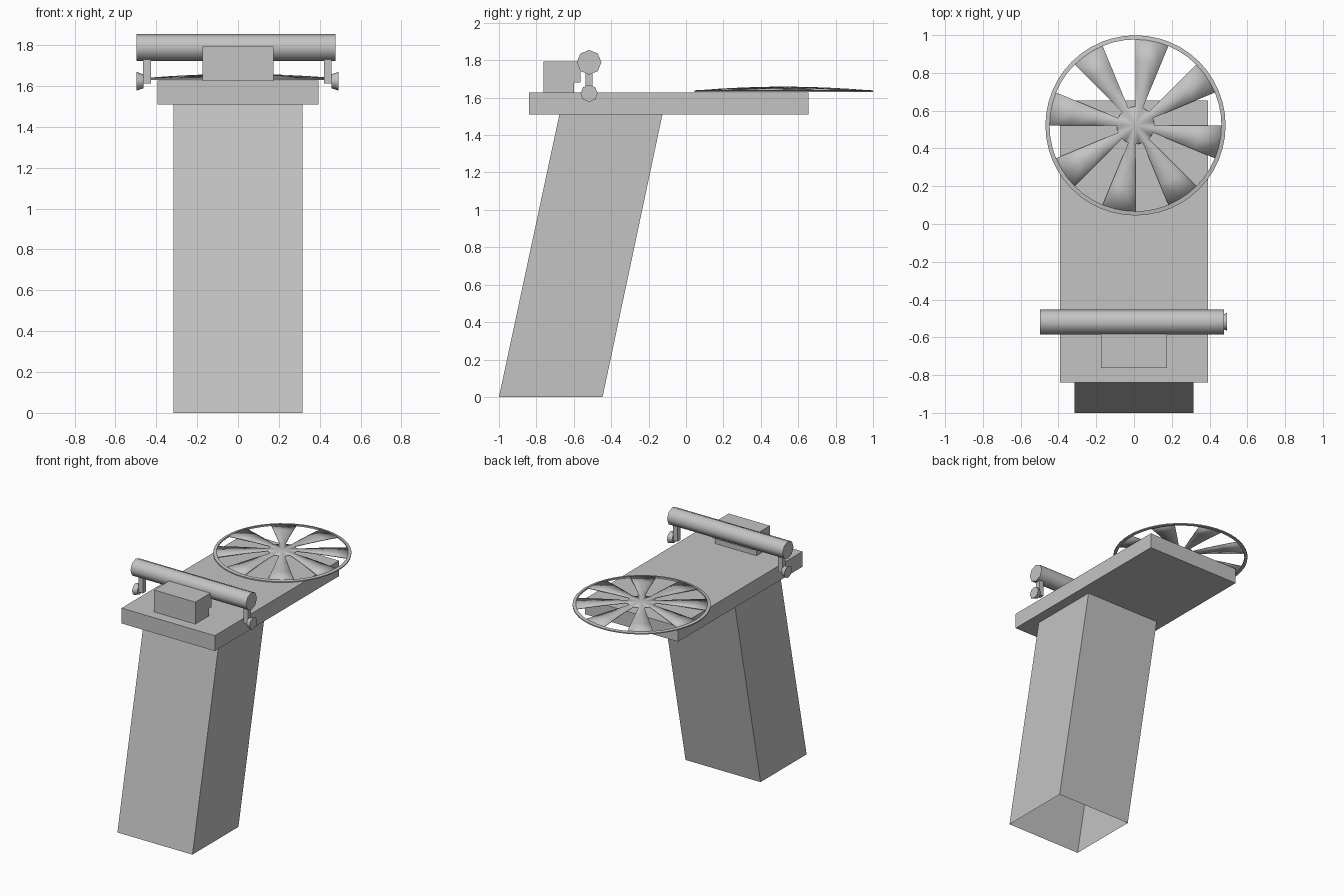
import bpy, bmesh, math
from mathutils import Matrix, Vector

cube = bpy.data.objects.get("Cube")
if cube:
    bpy.data.objects.remove(cube, do_unlink=True)

grey = bpy.data.materials.new("plain grey")
grey.use_nodes = True
COLOR = (0.55, 0.55, 0.55, 1)
grey.diffuse_color = COLOR
grey.node_tree.nodes["Principled BSDF"].inputs["Base Color"].default_value = COLOR


def finish(name, bm, smooth=False, fix_normals=True):
    if fix_normals:
        bmesh.ops.recalc_face_normals(bm, faces=bm.faces)
    mesh = bpy.data.meshes.new(name)
    bm.to_mesh(mesh)
    bm.free()
    mesh.materials.append(grey)
    obj = bpy.data.objects.new(name, mesh)
    bpy.context.collection.objects.link(obj)
    if smooth:
        bpy.ops.object.select_all(action='DESELECT')
        obj.select_set(True)
        bpy.context.view_layer.objects.active = obj
        bpy.ops.object.shade_smooth_by_angle(angle=math.radians(50))
    return obj


def side_prism(name, profile, x0, x1):
    """Extrude a (y, z) profile along x."""
    bm = bmesh.new()
    face = bm.faces.new([bm.verts.new((x0, y, z)) for y, z in profile])
    new = bmesh.ops.extrude_face_region(bm, geom=[face])["geom"]
    verts = [v for v in new if isinstance(v, bmesh.types.BMVert)]
    bmesh.ops.translate(bm, verts=verts, vec=(x1 - x0, 0, 0))
    return finish(name, bm)


def box(name, x0, x1, y0, y1, z0, z1):
    return side_prism(name, [(y0, z0), (y1, z0), (y1, z1), (y0, z1)], x0, x1)


def x_cylinder(name, x0, x1, y, z, r0, r1):
    """Eight-sided cylinder or cone along x."""
    bm = bmesh.new()
    bmesh.ops.create_cone(bm, cap_ends=True, segments=8, radius1=r0, radius2=r1,
                          depth=x1 - x0)
    bm.transform(Matrix.Translation(((x0 + x1) / 2, y, z))
                 @ Matrix.Rotation(math.pi / 2, 4, 'Y'))
    return finish(name, bm, smooth=True)


# Leaning column, open at the bottom
column = side_prism("column", [(-1, 0), (-0.446, 0), (-0.126, 1.51), (-0.677, 1.51)],
                    -0.316, 0.316)
bm = bmesh.new()
bm.from_mesh(column.data)
bm.faces.ensure_lookup_table()
bottom = [f for f in bm.faces if f.calc_center_median().z < 0.01]
bmesh.ops.delete(bm, geom=bottom, context='FACES')
bm.to_mesh(column.data)
bm.free()

# Top plate and notched block
box("top_plate", -0.393, 0.393, -0.84, 0.655, 1.51, 1.627)
side_prism("block", [(-0.762, 1.627), (-0.6, 1.627), (-0.6, 1.682), (-0.565, 1.682),
                     (-0.565, 1.794), (-0.762, 1.794)], -0.174, 0.174)

# Cross tube with a stem and knob at each end
TUBE_Y = -0.518
x_cylinder("cross_tube", -0.497, 0.476, TUBE_Y, 1.789, 0.066, 0.066)
for side, shift in (("right", -0.003), ("left", -0.003)):
    s = 1 if side == "left" else -1
    stem = sorted((s * 0.424 + shift, s * 0.461 + shift))
    box(side + "_stem", *stem, TUBE_Y - 0.018, TUBE_Y + 0.018, 1.613, 1.74)
    knob = sorted((s * 0.46 + shift, s * 0.495 + shift))
    radii = (0.034, 0.046) if s > 0 else (0.046, 0.034)
    x_cylinder(side + "_knob", *knob, TUBE_Y, 1.623, *radii)

# Domed wheel: hub and eight blades
CENTRE = Vector((0.008, 0.522, 0))
RADIUS, BLADES = 0.477, 8
STEPS = BLADES * 4


def dome_point(r, step):
    a = 2 * math.pi * step / STEPS
    z = 1.659 - 0.021 * (r / RADIUS) ** 2
    return CENTRE + Vector((r * math.cos(a), r * math.sin(a), z))


bm = bmesh.new()
rings = [0.1, 0.22, 0.34, 0.46]
middle = bm.verts.new(dome_point(0, 0))
grid = [[bm.verts.new(dome_point(r, i)) for i in range(STEPS)] for r in rings]
for i in range(STEPS):
    j = (i + 1) % STEPS
    bm.faces.new((middle, grid[0][i], grid[0][j]))
    if i % 4 >= 2:
        for inner, outer in zip(grid, grid[1:]):
            bm.faces.new((inner[i], outer[i], outer[j], inner[j]))
loose = [v for v in bm.verts if not v.link_faces]
bmesh.ops.delete(bm, geom=loose, context='VERTS')
wheel = finish("wheel_blades", bm, smooth=True, fix_normals=False)
thick = wheel.modifiers.new("thickness", 'SOLIDIFY')
thick.thickness = 0.005
thick.offset = -1

# Thin rim around the blades
bm = bmesh.new()
SEGMENTS = 48
section = [(RADIUS - 0.022, 1.63), (RADIUS, 1.63), (RADIUS, 1.638), (RADIUS - 0.022, 1.642)]
loops = []
for i in range(SEGMENTS):
    a = 2 * math.pi * i / SEGMENTS
    loops.append([bm.verts.new(CENTRE + Vector((r * math.cos(a), r * math.sin(a), z)))
                  for r, z in section])
for i, here in enumerate(loops):
    there = loops[(i + 1) % SEGMENTS]
    for k in range(4):
        n = (k + 1) % 4
        bm.faces.new((here[k], there[k], there[n], here[n]))
finish("wheel_rim", bm, smooth=True)
